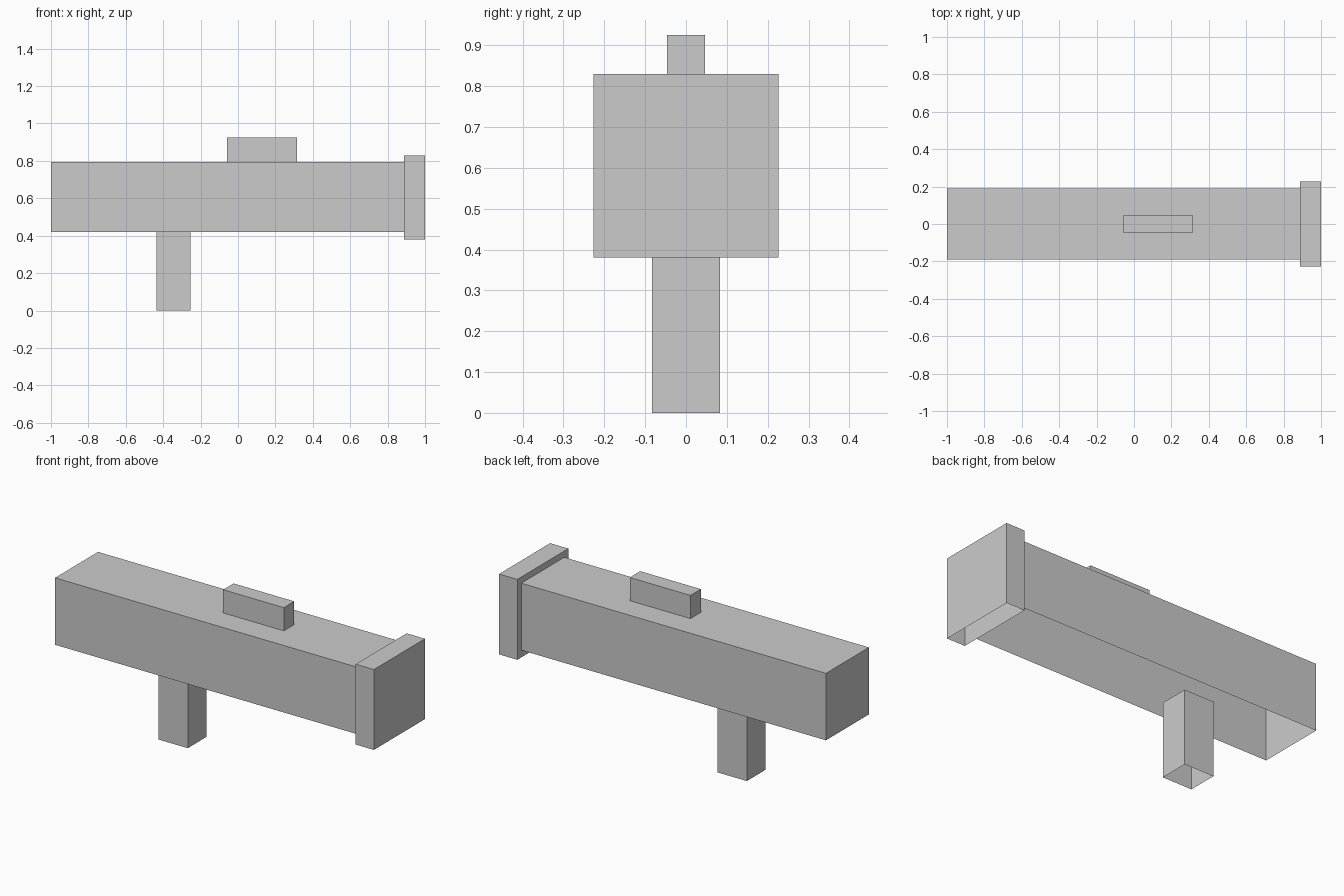
import bpy
import bmesh

if "Cube" in bpy.data.objects:
    bpy.data.objects.remove(bpy.data.objects["Cube"])

grey = bpy.data.materials.new("light grey")
grey.diffuse_color = (0.6, 0.6, 0.6, 1.0)
grey.use_nodes = True
grey.node_tree.nodes["Principled BSDF"].inputs["Base Color"].default_value = grey.diffuse_color


def open_box(name, x, y, z):
    """Box spanning x, y and z ranges, with its underside left open."""
    bm = bmesh.new()
    bmesh.ops.create_cube(bm, size=1.0)
    for v in bm.verts:
        v.co = [r[0] + (c + 0.5) * (r[1] - r[0]) for c, r in zip(v.co, (x, y, z))]
    bm.normal_update()
    under = [f for f in bm.faces if f.normal.z < -0.5]
    bmesh.ops.delete(bm, geom=under, context='FACES_ONLY')
    mesh = bpy.data.meshes.new(name)
    bm.to_mesh(mesh)
    bm.free()
    mesh.materials.append(grey)
    obj = bpy.data.objects.new(name, mesh)
    bpy.context.collection.objects.link(obj)
    return obj


# Long body
open_box("body", (-1.0, 0.887), (-0.19, 0.19), (0.42, 0.795))
# Wider cap at the right end
open_box("end_cap", (0.887, 1.0), (-0.226, 0.226), (0.38, 0.83))
# Grip under the body
open_box("grip", (-0.435, -0.253), (-0.083, 0.083), (0.0, 0.42))
# Raised block on top
open_box("top_block", (-0.06, 0.316), (-0.046, 0.046), (0.795, 0.925))
